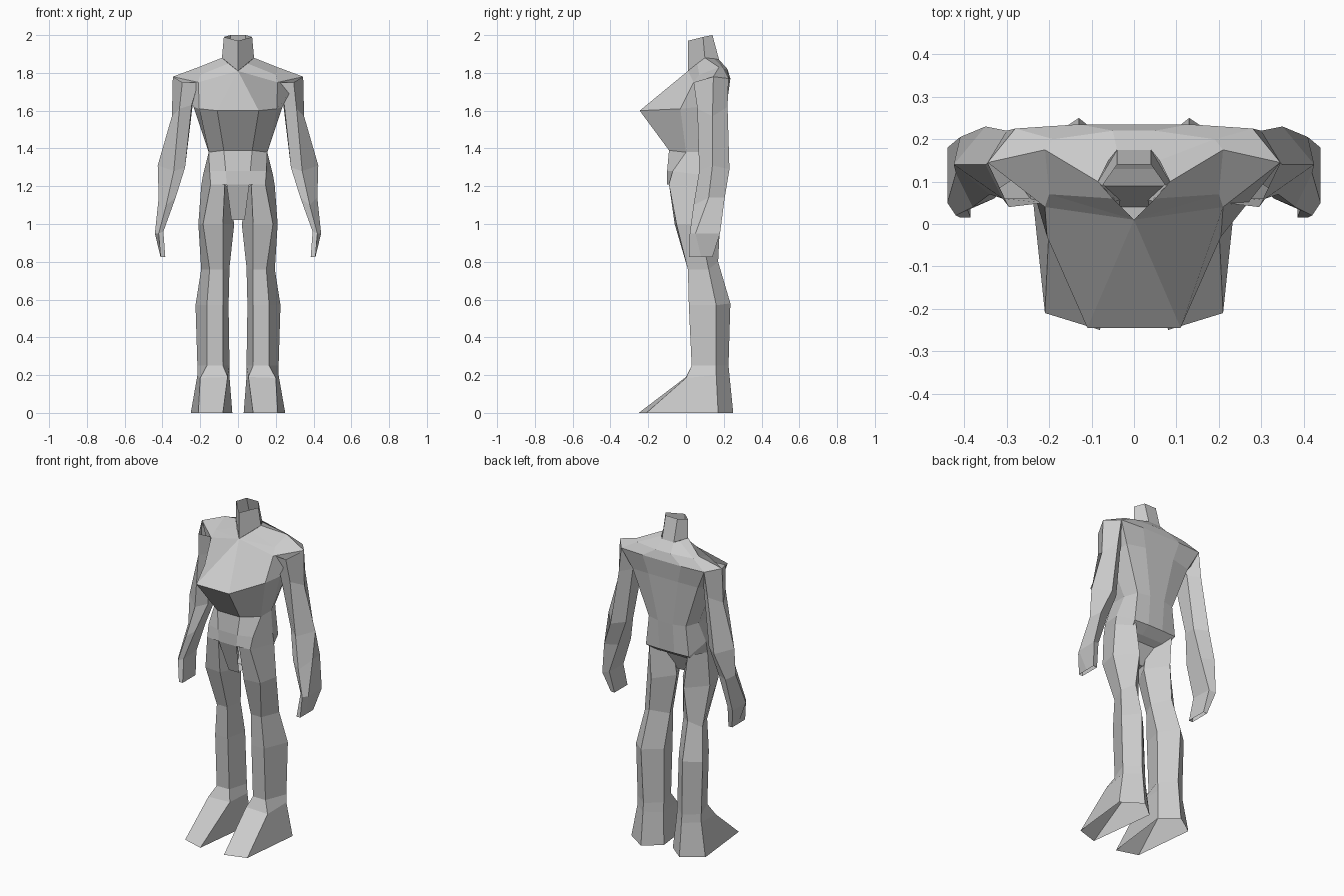
import bpy, bmesh

grey = bpy.data.materials.new("plain grey")
grey.diffuse_color = (0.6, 0.6, 0.6, 1)


def make_object(name, bm):
    bmesh.ops.remove_doubles(bm, verts=bm.verts, dist=0.0005)
    bmesh.ops.recalc_face_normals(bm, faces=bm.faces)
    mesh = bpy.data.meshes.new(name)
    bm.to_mesh(mesh)
    bm.free()
    mesh.materials.append(grey)
    obj = bpy.data.objects.new(name, mesh)
    bpy.context.collection.objects.link(obj)
    return obj


def loft(name, rings, closed=True):
    """Skin a series of cross-sections with flat faces, ends left open."""
    bm = bmesh.new()
    rows = [[bm.verts.new(p) for p in ring] for ring in rings]
    n = len(rows[0])
    for a, b in zip(rows, rows[1:]):
        for i in range(n if closed else n - 1):
            j = (i + 1) % n
            bm.faces.new((a[i], a[j], b[j], b[i]))
    return make_object(name, bm)


def mirror_ring(half):
    """Complete a half section, listed front to back, across x = 0."""
    return half + [(-x, y, z) for x, y, z in reversed(half)]


def pair(name, rings):
    for side, s in (("right", 1), ("left", -1)):
        loft(f"{side}_{name}", [[(s * x, y, z) for x, y, z in r] for r in rings])


# Torso from hips to neck base
torso = [
    [(.06, -.10, 1.21), (.145, -.09, 1.21), (.195, .07, 1.20), (.13, .13, 1.16), (.05, .13, 1.16)],
    [(.065, -.10, 1.28), (.15, -.07, 1.28), (.185, .07, 1.26), (.145, .18, 1.20), (.05, .185, 1.20)],
    [(.075, -.09, 1.39), (.155, 0, 1.38), (.155, .10, 1.38), (.125, .18, 1.38), (.05, .20, 1.38)],
    [(.11, -.245, 1.60), (.205, -.03, 1.61), (.235, .07, 1.62), (.22, .20, 1.65), (.10, .22, 1.66)],
    [(0, .01, 1.81), (.21, .04, 1.75), (.345, .145, 1.78), (.28, .225, 1.77), (.13, .235, 1.77)],
    [(0, .01, 1.81), (.20, .07, 1.79), (.21, .175, 1.83), (.19, .20, 1.82), (.05, .22, 1.82)],
    [(0, .01, 1.81), (.05, .06, 1.85), (.085, .10, 1.88), (.06, .15, 1.875), (.04, .175, 1.87)],
]
loft("torso", [mirror_ring(r) for r in torso])

# Neck, open at the top
neck = [
    [(0, .01, 1.81), (.085, .10, 1.88), (.04, .175, 1.87)],
    [(0, .01, 1.97), (.075, .09, 1.99), (.04, .14, 2.0)],
]
loft("neck", [mirror_ring(r) for r in neck])

# Crotch strip running under the hips
crotch = [(.06, -.10, 1.21), (.035, -.04, 1.02), (.03, .04, 1.03), (.08, .09, 1.14), (.13, .13, 1.16)]
loft("crotch", [[(x, y, z), (-x, y, z)] for x, y, z in crotch], closed=False)

# Legs and wedge feet: inner, back, outer, front outer, front inner
pair("leg", [
    [(.03, .17, 0), (.13, .25, 0), (.25, .17, 0), (.21, -.21, 0), (.08, -.25, 0)],
    [(.045, .155, .19), (.13, .23, .2), (.215, .16, .2), (.20, 0, .185), (.055, 0, .19)],
    [(.045, .15, .25), (.13, .225, .25), (.215, .16, .25), (.165, .03, .25), (.08, .03, .25)],
    [(.05, .14, .57), (.14, .235, .58), (.225, .16, .57), (.165, .015, .57), (.08, .015, .57)],
    [(.045, .09, .77), (.13, .17, .80), (.195, .12, .76), (.15, .01, .76), (.08, .01, .76)],
    [(.02, .06, 1.0), (.11, .18, 1.0), (.21, .07, 1.0), (.185, -.05, 1.0), (.08, -.06, 1.0)],
    [(.06, .05, 1.2), (.13, .17, 1.2), (.195, .07, 1.2), (.145, -.09, 1.21), (.07, -.09, 1.21)],
])

# Arms with tapering hands: front inner, front outer, outer, back, inner
pair("arm", [
    [(.21, .05, 1.75), (.295, .04, 1.75), (.345, .145, 1.78), (.28, .225, 1.77), (.21, .15, 1.72)],
    [(.245, .06, 1.63), (.31, .06, 1.61), (.35, .14, 1.57), (.30, .22, 1.62), (.24, .17, 1.63)],
    [(.28, .11, 1.30), (.34, .07, 1.28), (.425, .14, 1.31), (.35, .23, 1.29), (.28, .18, 1.30)],
    [(.33, .06, 1.14), (.38, .04, 1.10), (.42, .12, 1.14), (.41, .205, 1.14), (.34, .17, 1.14)],
    [(.395, .04, .96), (.42, .02, .95), (.44, .05, .95), (.44, .18, .95), (.40, .17, .96)],
    [(.385, .015, .825), (.41, .015, .825), (.41, .08, .825), (.41, .14, .825), (.385, .14, .825)],
])
